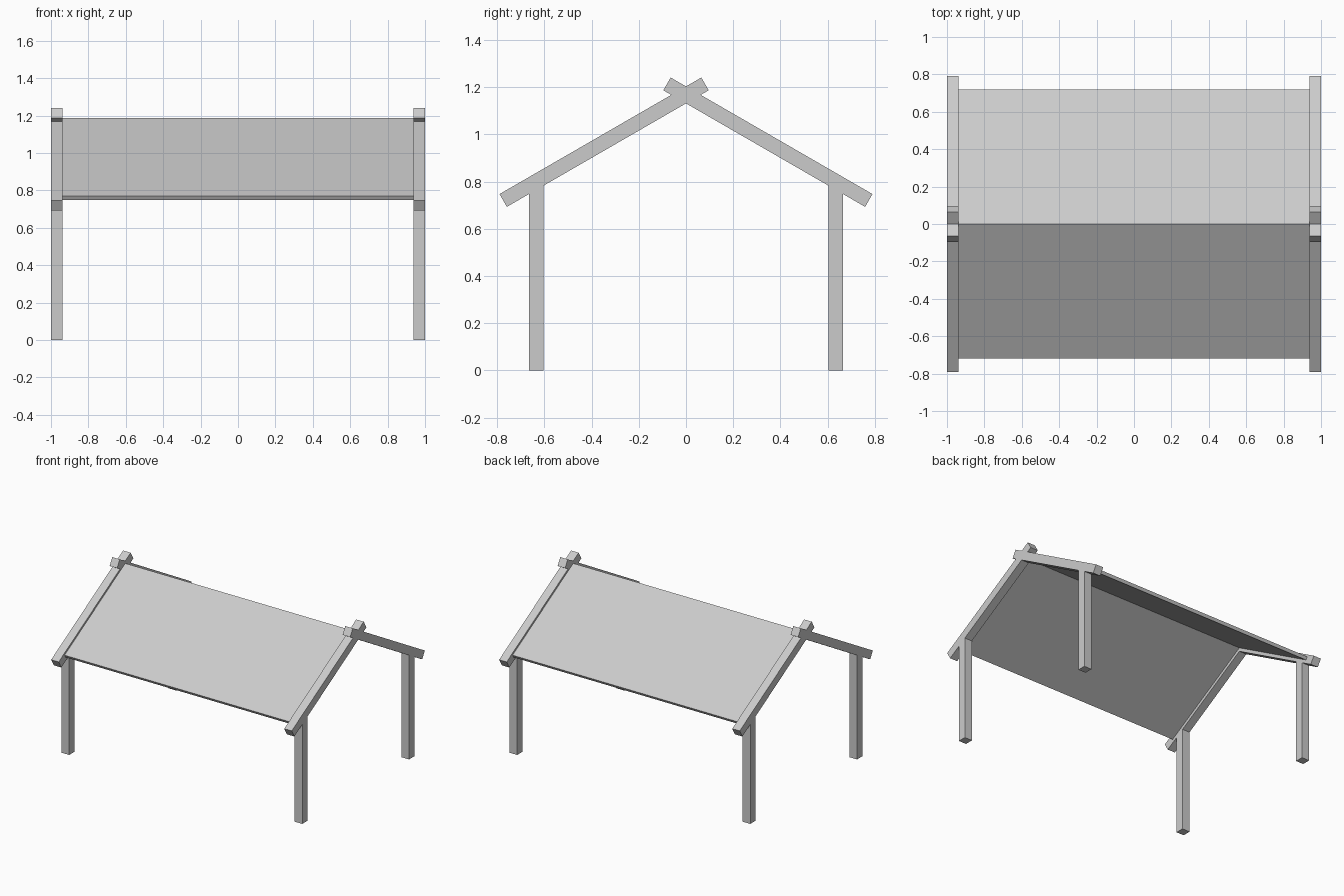
import bpy, bmesh
from math import radians, sin, cos, tan

if "Cube" in bpy.data.objects:
    bpy.data.objects.remove(bpy.data.objects["Cube"])

SLOPE = radians(30)
W = 0.0625          # timber thickness
X_IN = 1 - W        # inner face of the end frames
RIDGE = 1.167       # rafter centre line height at y = 0


def extrude_x(name, profile, x0, x1):
    """Extrude a (y, z) profile from x0 to x1."""
    bm = bmesh.new()
    face = bm.faces.new([bm.verts.new((x0, y, z)) for y, z in profile])
    res = bmesh.ops.extrude_face_region(bm, geom=[face])
    verts = [v for v in res["geom"] if isinstance(v, bmesh.types.BMVert)]
    bmesh.ops.translate(bm, verts=verts, vec=(x1 - x0, 0, 0))
    bmesh.ops.recalc_face_normals(bm, faces=bm.faces)
    mesh = bpy.data.meshes.new(name)
    bm.to_mesh(mesh)
    bm.free()
    obj = bpy.data.objects.new(name, mesh)
    bpy.context.collection.objects.link(obj)
    return obj


def box_profile(y, z, length, height, angle):
    """Rotated rectangle in the y-z plane."""
    c, s = cos(angle), sin(angle)
    return [(y + a * length / 2 * c - b * height / 2 * s,
             z + a * length / 2 * s + b * height / 2 * c)
            for a, b in ((-1, -1), (1, -1), (1, 1), (-1, 1))]


for side, depth in ((-1, "front"), (1, "back")):
    for x0, hand in ((-1, "left"), (X_IN, "right")):
        # Sloping rafters that cross at the ridge
        y = 0.347
        extrude_x(f"{depth}_{hand}_rafter",
                  box_profile(side * y, RIDGE - y * tan(SLOPE), 0.9875, W, -side * SLOPE),
                  x0, x0 + W)
        # Upright posts, tops buried in the rafters
        extrude_x(f"{depth}_{hand}_post",
                  box_profile(side * 0.634, 0.392, W, 0.784, 0), x0, x0 + W)

# Thin roof sheet between the frames, eaves cut square to the slope
T, TOP, EAVE = 0.024, 1.186, 0.72
ez = TOP - EAVE * tan(SLOPE)
half = [(EAVE, ez), (EAVE - T * sin(SLOPE), ez - T * cos(SLOPE))]
extrude_x("roof_sheet",
          [(0, TOP)] + half + [(0, TOP - T / cos(SLOPE))] + [(-y, z) for y, z in reversed(half)],
          -X_IN, X_IN)
